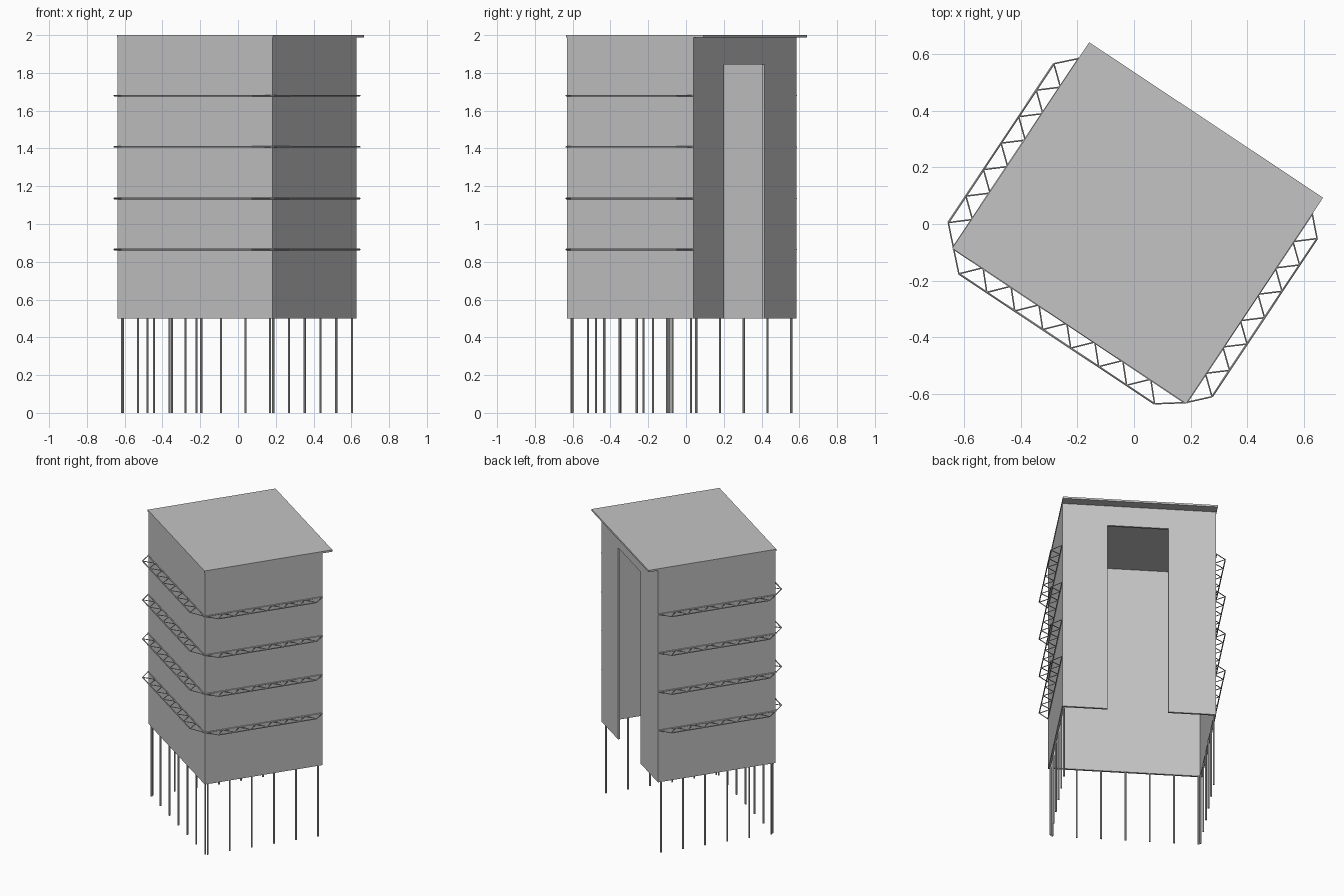
import bpy, bmesh
from math import radians
from mathutils import Matrix, Vector

cube = bpy.data.objects.get("Cube")
if cube:
    bpy.data.objects.remove(cube, do_unlink=True)

# Plan frame: origin at the left front corner, u along the front, v to the back
PLACE = Matrix.Translation((-0.637, -0.085, 0)) @ Matrix.Rotation(radians(-33.6), 4, 'Z')
W, D = 0.985, 0.804            # body width and depth
BASE, TOP = 0.5, 1.987         # bottom and top of the walls
T = 0.014                      # wall thickness

grey = bpy.data.materials.new("light grey")
grey.use_nodes = True
colour = (0.55, 0.55, 0.55, 1)
grey.diffuse_color = colour
grey.node_tree.nodes["Principled BSDF"].inputs["Base Color"].default_value = colour


def finish(name, bm):
    bmesh.ops.recalc_face_normals(bm, faces=bm.faces)
    mesh = bpy.data.meshes.new(name)
    bm.to_mesh(mesh)
    bm.free()
    mesh.materials.append(grey)
    ob = bpy.data.objects.new(name, mesh)
    ob.matrix_world = PLACE
    bpy.context.collection.objects.link(ob)
    return ob


def prism(name, points, direction):
    """Extrude a flat outline along a direction."""
    bm = bmesh.new()
    face = bm.faces.new([bm.verts.new(p) for p in points])
    new = bmesh.ops.extrude_face_region(bm, geom=[face])["geom"]
    bmesh.ops.translate(bm, vec=direction,
                        verts=[g for g in new if isinstance(g, bmesh.types.BMVert)])
    return finish(name, bm)


def rod(bm, a, b, radius, sides):
    """Add a straight bar between two points."""
    a, b = Vector(a), Vector(b)
    turn = (b - a).to_track_quat('Z', 'Y').to_matrix().to_4x4()
    bmesh.ops.create_cone(bm, cap_ends=True, segments=sides, radius1=radius,
                          radius2=radius, depth=(b - a).length,
                          matrix=Matrix.Translation((a + b) / 2) @ turn)


# Front and side walls: one U-shaped plan, open underneath
plan = [(0, D), (0, 0), (W, 0), (W, D), (W - T, D), (W - T, T), (T, T), (T, D)]
prism("outer_walls", [(u, v, BASE) for u, v in plan], (0, 0, TOP - BASE))

# Back wall with a tall opening reaching its bottom edge
left, right, head = 0.307, 0.695, 1.845
outline = [(T, BASE), (left, BASE), (left, head), (right, head),
           (right, BASE), (W - T, BASE), (W - T, TOP), (T, TOP)]
prism("back_wall", [(u, D, z) for u, z in outline], (0, -T, 0))

# Roof slab overhanging the back
E = 0.003
prism("roof", [(-E, -E, TOP), (W + E, -E, TOP), (W + E, 0.87, TOP), (-E, 0.87, TOP)],
      (0, 0, 2 - TOP))


# Thin posts under the three closed sides
def post_row(name, start, end, count):
    bm = bmesh.new()
    for i in range(count):
        p = Vector(start).lerp(Vector(end), i / (count - 1))
        rod(bm, (p.x, p.y, 0), (p.x, p.y, BASE + 0.002), 0.006, 8)
    finish(name, bm)


post_row("front_posts", (0.025, 0.013), (W - 0.025, 0.013), 7)
for name, u in (("left_posts", 0.013), ("right_posts", W - 0.013)):
    post_row(name, (u, 0.025), (u, D - 0.025), 6)


# Flat zigzag trusses around the three closed sides at each level
def truss(name, corner, along, out, length, first, last, count, z):
    def at(s, d):
        p = Vector(corner) + Vector(along) * s + Vector(out) * d
        return (p.x, p.y, z)
    step = (last - first) / (count - 1)
    path = [at(0, 0)]
    for i in range(count):
        s = first + i * step
        path.append(at(s, 0.065))
        path.append(at(s + step / 2, 0) if i < count - 1 else at(length, 0))
    bm = bmesh.new()
    for a, b in zip(path, path[1:]):
        rod(bm, a, b, 0.003, 6)
    rod(bm, at(first, 0.065), at(last, 0.065), 0.004, 6)
    rod(bm, at(0, 0.002), at(length, 0.002), 0.004, 6)
    finish(name, bm)


for level, z in enumerate((0.865, 1.135, 1.408, 1.68), 1):
    truss(f"front_truss_{level}", (0, 0), (1, 0), (0, -1), W, 0.066, 0.895, 8, z)
    truss(f"left_truss_{level}", (0, 0), (0, 1), (-1, 0), D, 0.065, 0.738, 7, z)
    truss(f"right_truss_{level}", (W, 0), (0, 1), (1, 0), D, 0.068, 0.738, 7, z)
